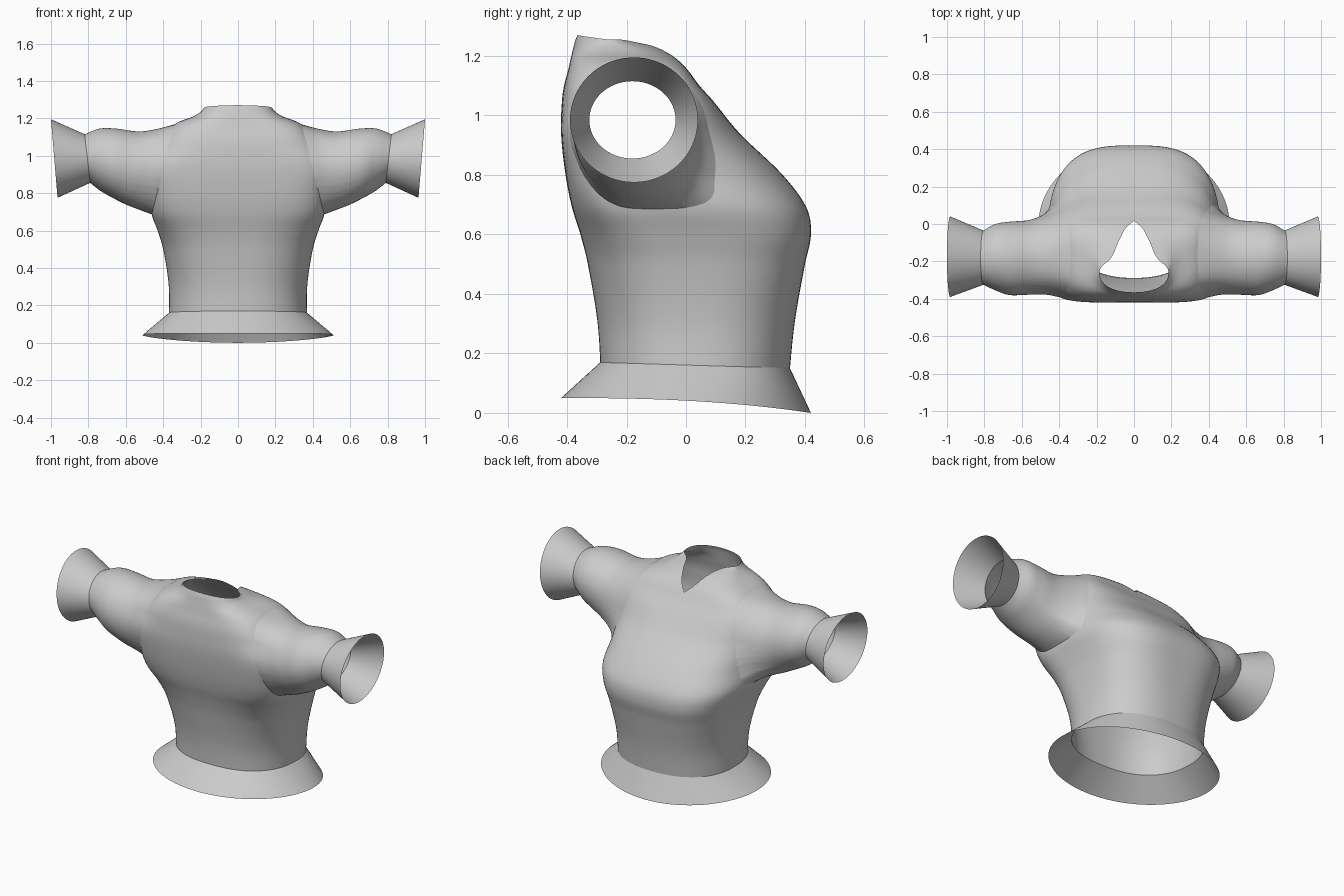
import bpy, bmesh, math
from mathutils import Vector

if "Cube" in bpy.data.objects:
    bpy.data.objects.remove(bpy.data.objects["Cube"])

COLS = 112

# Torso sections: z, half width, back y, chest y, centre y, back squareness, chest squareness
TORSO = [
    (.10, .370, -.285, .345, .03, 2.3, 2.3), (.30, .370, -.297, .365, .02, 2.4, 2.5),
    (.50, .400, -.330, .400, -.02, 2.7, 2.9), (.60, .430, -.355, .420, -.07, 3.0, 3.1),
    (.69, .462, -.383, .405, -.12, 3.6, 3.0), (.80, .465, -.405, .325, -.155, 4.5, 2.7),
    (.94, .470, -.420, .180, -.16, 5.0, 2.8), (1.05, .430, -.417, .090, -.16, 4.0, 4.0),
    (1.10, .395, -.410, .045, -.16, 4.0, 5.0), (1.15, .360, -.397, .008, -.17, 3.5, 4.5),
    (1.18, .320, -.390, -.020, -.18, 3.0, 3.5), (1.21, .240, -.383, -.060, -.21, 2.7, 3.0),
    (1.235, .200, -.377, -.110, -.24, 2.5, 2.6), (1.25, .187, -.373, -.170, -.26, 2.3, 2.4),
    (1.27, .178, -.365, -.220, -.265, 2.2, 2.2)]

# Sleeve stations: t, top x, top z, bottom x, bottom z, back y, chest y
SLEEVE = [
    (0, .34, 1.17, .46, .69, -.39, .08), (1, .43, 1.145, .52, .71, -.377, .045),
    (2, .53, 1.13, .60, .74, -.378, .02), (3, .65, 1.145, .68, .78, -.38, .012),
    (4, .74, 1.145, .74, .815, -.355, .0), (5, .82, 1.115, .79, .855, -.325, -.035)]
CUFF_END = (1.0, 1.195, .965, .775, -.39, .04)


def sample(table, t):
    """Smooth cubic interpolation of table rows keyed by their first column."""
    t = min(max(t, table[0][0]), table[-1][0])
    i = next(k for k in range(len(table) - 1) if t <= table[k + 1][0])
    p, q = table[i], table[i + 1]
    a, b = table[max(i - 1, 0)], table[min(i + 2, len(table) - 1)]
    h = q[0] - p[0]
    u = (t - p[0]) / h
    out = []
    for k in range(1, len(p)):
        m0 = (q[k] - a[k]) / (q[0] - a[0]) * h
        m1 = (b[k] - p[k]) / (b[0] - p[0]) * h
        out.append((2*u**3 - 3*u*u + 1) * p[k] + (u**3 - 2*u*u + u) * m0
                   + (3*u*u - 2*u**3) * q[k] + (u**3 - u*u) * m1)
    return out


def loft(rings):
    bm = bmesh.new()
    vs = [[bm.verts.new(p) for p in r] for r in rings]
    n = len(vs[0])
    for lo, hi in zip(vs, vs[1:]):
        for j in range(n):
            k = (j + 1) % n
            bm.faces.new((lo[j], lo[k], hi[k], hi[j]))
    return bm


def finish(bm, name, mirror=False):
    bmesh.ops.recalc_face_normals(bm, faces=bm.faces)
    for f in bm.faces:
        f.smooth = True
    me = bpy.data.meshes.new(name)
    bm.to_mesh(me)
    bm.free()
    ob = bpy.data.objects.new(name, me)
    bpy.context.collection.objects.link(ob)
    if mirror:
        m = ob.modifiers.new("mirror", 'MIRROR')
        m.use_mirror_merge = False
    return ob


def torso_point(a, t):
    c, s = math.cos(a), math.sin(a)
    low = .16 - .01 * s
    # neckline: deep V on the chest side, raised collar behind
    high = 1.14 + .115 * (1 - (1 - abs(c))**3) if s > 0 else 1.255 + .015 * abs(s)
    z = low + (high - low) * t
    hw, yb, yf, yc, nb, nf = sample(TORSO, z)
    n = nf if s > 0 else nb
    r = (abs(c)**n + abs(s)**n)**(-1 / n)
    return Vector((hw * r * c, yc + (yf - yc if s > 0 else yc - yb) * r * s, z))


angles = [2 * math.pi * j / COLS for j in range(COLS)]

# Torso, with both armholes trimmed by slanted planes
ROWS = 70
torso = loft([[torso_point(a, 1 - (1 - i / ROWS)**1.5) for a in angles]
              for i in range(ROWS + 1)])
for side in (-1, 1):
    cut = bmesh.ops.bisect_plane(
        torso, geom=torso.verts[:] + torso.edges[:] + torso.faces[:], dist=1e-6,
        plane_co=(side * .34, 0, 1.17), plane_no=Vector((side, 0, .25)).normalized(),
        clear_outer=True)
armhole = [v.co.copy() for v in cut['geom_cut'] if isinstance(v, bmesh.types.BMVert)]
finish(torso, "torso")

# Flared hem
hem = []
for i in range(7):
    u = i / 6
    ring = []
    for a in angles:
        y = .42 * math.sin(a)
        end = Vector((.51 * math.cos(a), y, .05 - .05 * ((y + .42) / .84)**2.5))
        ring.append(torso_point(a, 0).lerp(end, u))
    hem.append(ring)
finish(loft(hem), "hem")


# Sleeve lofted out of the armhole edge
def oval(station, phi):
    xt, zt, xb, zb, y0, y1 = station
    s = math.sin(phi)
    return Vector(((xt + xb) / 2 + (xt - xb) / 2 * s,
                   (y0 + y1) / 2 + (y1 - y0) / 2 * math.cos(phi),
                   (zt + zb) / 2 + (zt - zb) / 2 * s))


def loop_angle(p):
    return math.atan2((p.z - .93) / .24, (p.y + .155) / .235)


armhole.sort(key=loop_angle)
phis = [loop_angle(p) for p in armhole]
start = sample(SLEEVE, 0)
rings = []
for i in range(31):
    u = i / 30
    st = sample(SLEEVE, 5 * u)
    rings.append([oval(st, f) + (p - oval(start, f)) * (1 - u)**4
                  for p, f in zip(armhole, phis)])
finish(loft(rings), "sleeves", mirror=True)

# Flared cuffs
wrist = SLEEVE[-1][1:]
cuff = [[oval(wrist, a).lerp(oval(CUFF_END, a), i / 5) for a in angles] for i in range(6)]
finish(loft(cuff), "cuffs", mirror=True)
